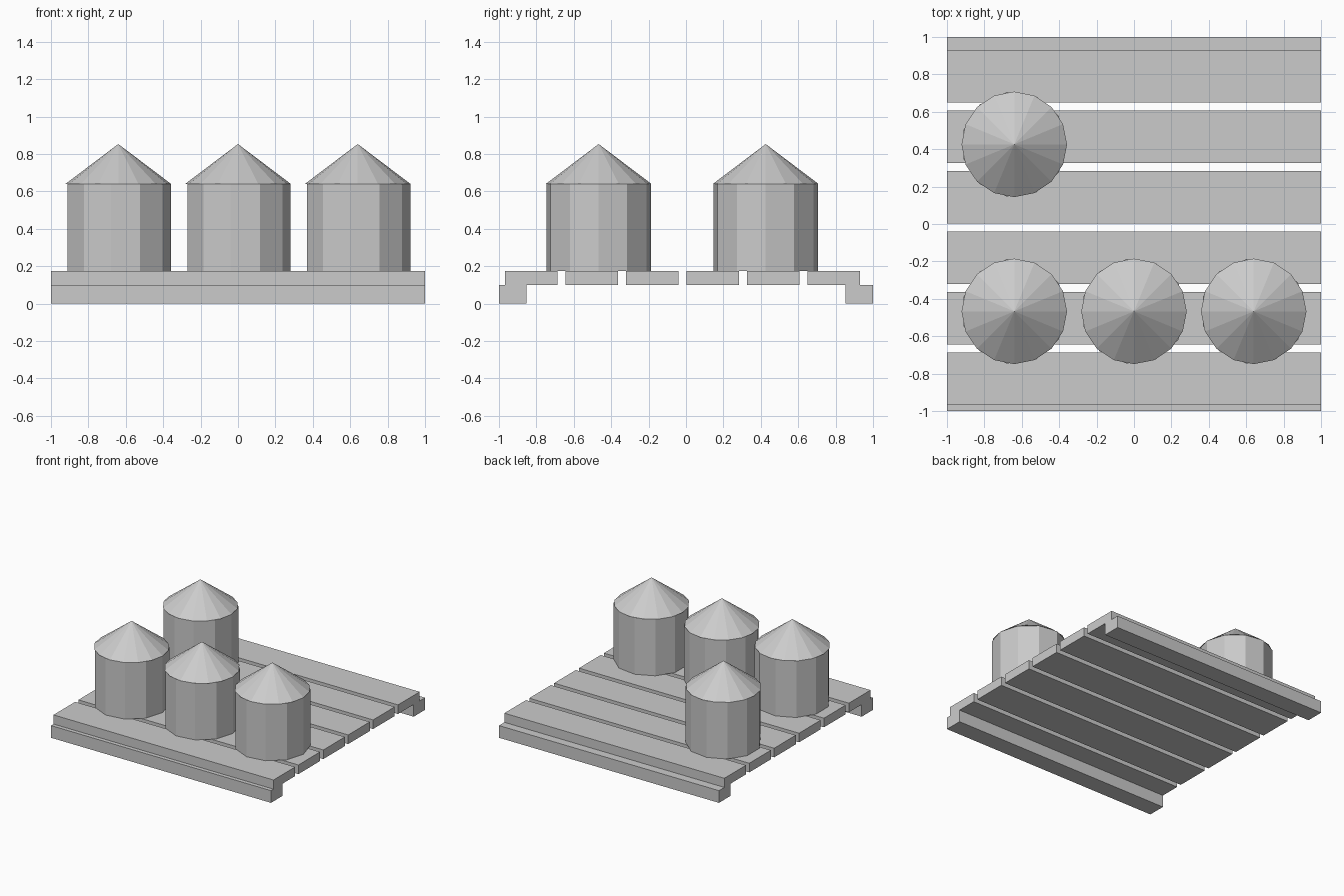
import bpy
from mathutils import Vector

if "Cube" in bpy.data.objects:
    bpy.data.objects.remove(bpy.data.objects["Cube"])


def box(name, lo, hi):
    lo, hi = Vector(lo), Vector(hi)
    bpy.ops.mesh.primitive_cube_add(size=1, location=(lo + hi) / 2)
    ob = bpy.context.object
    ob.name = name
    ob.scale = hi - lo
    bpy.ops.object.transform_apply(location=False, rotation=False, scale=True)
    return ob


def turned(name, sides, r_bottom, r_top, x, y, z0, z1, turn):
    bpy.ops.mesh.primitive_cone_add(vertices=sides, radius1=r_bottom, radius2=r_top,
                                    depth=z1 - z0, location=(x, y, (z0 + z1) / 2))
    ob = bpy.context.object
    ob.name = name
    # Blender puts the first vertex on +y; turn it onto +x
    ob.rotation_euler.z = turn
    return ob


RUNNER_TOP, DECK_TOP = 0.10, 0.175
EAVES, PEAK, RADIUS = 0.64, 0.853, 0.282
QUARTER = -1.5707963

# Two runners under the front and back edges
box("front_runner", (-1, -1, 0), (1, -0.853, RUNNER_TOP))
box("back_runner", (-1, 0.853, 0), (1, 1, RUNNER_TOP))

# Six deck slats with narrow gaps
for i in range(6):
    y = -0.967 + i * 0.3232
    box(f"deck_slat_{i + 1}", (-1, y, RUNNER_TOP), (1, y + 0.281, DECK_TOP))

# Four tanks: a row of three at the front and one at the back left
for i, (x, y) in enumerate([(-0.64, -0.467), (0, -0.467), (0.64, -0.467), (-0.64, 0.426)]):
    turned(f"tank_body_{i + 1}", 11, RADIUS, RADIUS, x, y, DECK_TOP, EAVES, QUARTER)
    turned(f"tank_roof_{i + 1}", 16, RADIUS, 0, x, y, EAVES, PEAK, QUARTER)
